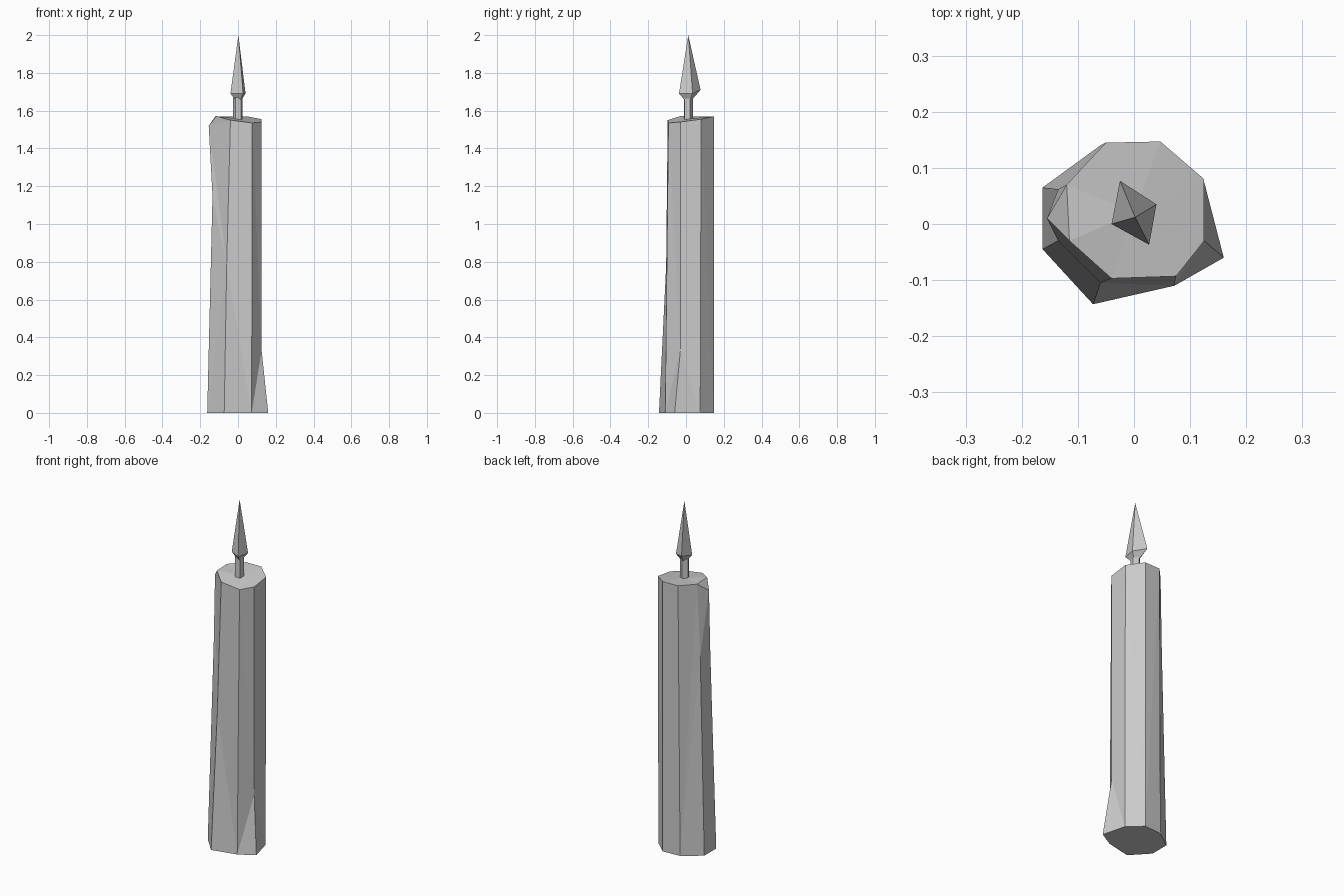
import bpy, bmesh
from math import cos, sin, tau

cube = bpy.data.objects.get("Cube")
if cube:
    bpy.data.objects.remove(cube, do_unlink=True)

grey = bpy.data.materials.new("plain grey")
grey.use_nodes = True
colour = (0.6, 0.6, 0.6, 1)
grey.diffuse_color = colour
grey.node_tree.nodes["Principled BSDF"].inputs["Base Color"].default_value = colour


def finish(name, bm):
    bmesh.ops.recalc_face_normals(bm, faces=bm.faces)
    mesh = bpy.data.meshes.new(name)
    bm.to_mesh(mesh)
    bm.free()
    mesh.materials.append(grey)
    obj = bpy.data.objects.new(name, mesh)
    bpy.context.collection.objects.link(obj)
    return obj


def zip_edges(bm, a, b):
    """Fill between two upright corner edges, always climbing to the lower next point."""
    i = j = 0
    while i < len(a) - 1 or j < len(b) - 1:
        if j == len(b) - 1 or (i < len(a) - 1 and a[i + 1].co.z <= b[j + 1].co.z):
            bm.faces.new((a[i], b[j], a[i + 1]))
            i += 1
        else:
            bm.faces.new((a[i], b[j], b[j + 1]))
            j += 1


# Candle body: eight corner edges, each listed from foot to rim
corners = [
    [(.047, .147, 0), (.047, .147, 1.57)],
    [(.125, .075, 0), (.125, .08, 1.555)],
    [(.16, -.06, 0), (.125, -.03, .33), (.125, -.03, 1.54)],
    [(.072, -.11, 0), (.075, -.093, 1.535)],
    [(-.073, -.143, 0), (-.06, -.105, .78), (-.04, -.097, 1.55)],
    [(-.163, -.045, 0), (-.135, -.03, 1.15), (-.155, .01, 1.52), (-.115, -.03, 1.571)],
    [(-.163, .065, 0), (-.135, .062, 1.15), (-.12, .07, 1.57)],
    [(-.06, .14, 0), (-.05, .145, 1.57)],
]
bm = bmesh.new()
columns = [[bm.verts.new(p) for p in edge] for edge in corners]
for n, column in enumerate(columns):
    zip_edges(bm, column, columns[(n + 1) % len(columns)])
bm.faces.new([c[0] for c in columns])
centre = bm.verts.new((0, .02, 1.558))
for n, column in enumerate(columns):
    bm.faces.new((column[-1], columns[(n + 1) % len(columns)][-1], centre))
finish("candle_body", bm)

# Wick: a thin five-sided post
bm = bmesh.new()
rings = [[bm.verts.new((.026 * cos(tau * k / 5 + .4), .012 + .026 * sin(tau * k / 5 + .4), z))
          for k in range(5)] for z in (1.54, 1.67)]
for k in range(5):
    m = (k + 1) % 5
    bm.faces.new((rings[0][k], rings[0][m], rings[1][m], rings[1][k]))
for ring in rings:
    bm.faces.new(ring)
finish("wick", bm)

# Flame: a skewed four-sided double pyramid
bm = bmesh.new()
tip = bm.verts.new((.002, .012, 2))
foot = bm.verts.new((.004, .012, 1.635))
belt = [bm.verts.new(p) for p in
        [(-.025, .077, 1.71), (.04, .035, 1.69), (.027, -.037, 1.69), (-.04, 0, 1.69)]]
for k, vert in enumerate(belt):
    for end in (tip, foot):
        bm.faces.new((vert, belt[(k + 1) % 4], end))
finish("flame", bm)
